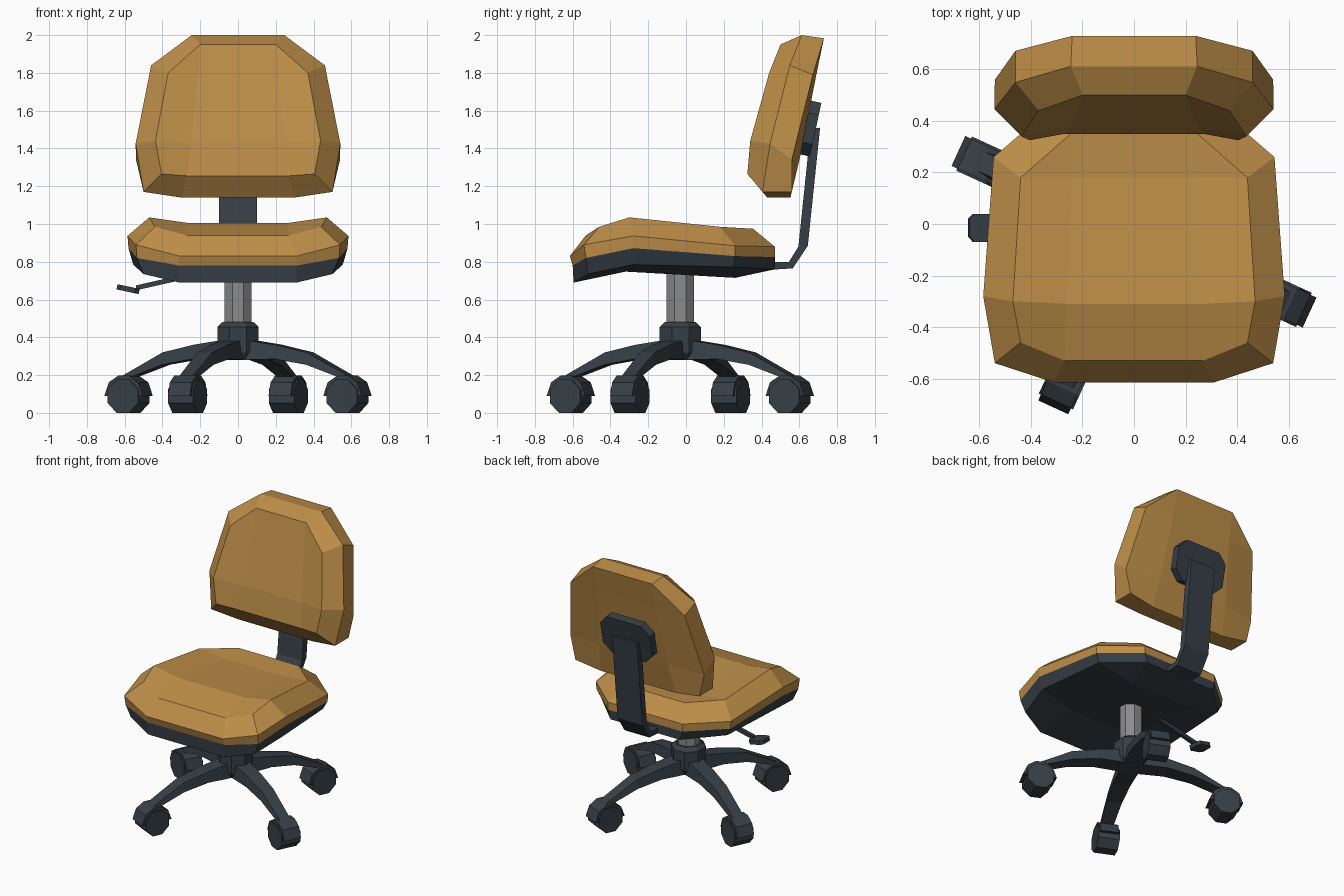
import bpy, bmesh, math
from mathutils import Matrix, Vector

if "Cube" in bpy.data.objects:
    bpy.data.objects.remove(bpy.data.objects["Cube"])


def material(name, rgb):
    m = bpy.data.materials.new(name)
    m.diffuse_color = (*rgb, 1)
    m.use_nodes = True
    m.node_tree.nodes["Principled BSDF"].inputs["Base Color"].default_value = m.diffuse_color
    return m


TAN = material("tan fabric", (0.51, 0.27, 0.065))
DARK = material("dark plastic", (0.038, 0.050, 0.062))
GREY = material("grey metal", (0.26, 0.26, 0.27))


def finish(bm, name, mat, matrix=None):
    bmesh.ops.recalc_face_normals(bm, faces=bm.faces)
    if matrix:
        bm.transform(matrix)
    me = bpy.data.meshes.new(name)
    bm.to_mesh(me)
    bm.free()
    me.materials.append(mat)
    ob = bpy.data.objects.new(name, me)
    bpy.context.collection.objects.link(ob)
    return ob


def bridge(bm, rings):
    for a, b in zip(rings, rings[1:]):
        n = len(a)
        for i in range(n):
            j = (i + 1) % n
            bm.faces.new((a[i], a[j], b[j], b[i]))


def loft(name, mat, rings, matrix=None):
    """Closed solid through a list of equal-sized point rings."""
    bm = bmesh.new()
    vr = [[bm.verts.new(p) for p in r] for r in rings]
    bridge(bm, vr)
    bm.faces.new(vr[0])
    bm.faces.new(vr[-1])
    return finish(bm, name, mat, matrix)


def ngon(n, r, z, turn=0.0):
    return [(r * math.cos(turn + 2 * math.pi * i / n),
             r * math.sin(turn + 2 * math.pi * i / n), z) for i in range(n)]


def cap(bm, ring, inner):
    """Close a ten-point ring with a patch of four inner points."""
    right, left = ring[:5], ring[:4:-1]
    (s1, b1), (s2, b2) = [[bm.verts.new((k * x, y, z)) for x, y, z in inner] for k in (1, -1)]
    for h, s, b in ((right, s1, b1), (left, s2, b2)):
        bm.faces.new((h[0], h[1], h[2], s))
        bm.faces.new((s, h[2], h[3], b))
        bm.faces.new((b, h[3], h[4]))
    bm.faces.new((left[0], right[0], s1, s2))
    bm.faces.new((s2, s1, b1, b2))
    bm.faces.new((b2, b1, right[4], left[4]))


def cushion(name, mat, halves, first, last):
    """Mirrored pad: each half ring has five points, caps have inner points."""
    bm = bmesh.new()
    rings = []
    for h in halves:
        pts = h + [(-x, y, z) for x, y, z in reversed(h)]
        rings.append([bm.verts.new(p) for p in pts])
    bridge(bm, rings)
    cap(bm, rings[0], first)
    cap(bm, rings[-1], last)
    return finish(bm, name, mat)


# Seat cushion and the shell below it
seat_seam = [(.31, -.60, .78), (.535, -.53, .82), (.58, -.28, .872), (.54, .26, .83), (.30, .47, .825)]
seat_edge = [(.31, -.615, .83), (.54, -.54, .89), (.585, -.28, .937), (.545, .26, .885), (.30, .47, .88)]
seat_top = [(.27, -.53, .94), (.44, -.46, .985), (.47, -.30, 1.035), (.44, .18, .985), (.24, .355, .975)]
shell_low = [(.31, -.595, .69), (.50, -.52, .735), (.555, -.28, .785), (.51, .25, .772), (.28, .47, .76)]
cushion("seat cushion", TAN, [seat_seam, seat_edge, seat_top],
        [(.28, -.28, .83), (.24, .2, .80)], [(.26, -.31, 1.005), (.24, .18, .965)])
cushion("seat shell", DARK, [shell_low, seat_seam],
        [(.28, -.32, .748), (.24, .26, .715)], [(.28, -.28, .85), (.24, .2, .81)])

# Backrest cushion
back_front = [(.27, .35, 1.255), (.405, .325, 1.265), (.437, .34, 1.44), (.37, .44, 1.80), (.20, .50, 1.95)]
back_mid = [(.30, .43, 1.14), (.50, .405, 1.17), (.542, .445, 1.425), (.46, .55, 1.84), (.245, .612, 2.0)]
back_rear = [(.30, .553, 1.14), (.50, .56, 1.17), (.54, .56, 1.34), (.46, .672, 1.79), (.24, .73, 1.983)]
cushion("backrest cushion", TAN, [back_front, back_mid, back_rear],
        [(.25, .375, 1.43), (.21, .465, 1.80)], [(.28, .605, 1.36), (.24, .69, 1.79)])

# Bent support bar, as a strip of (upper, lower) y z pairs
bar = [((.40, .80), (.40, .755)), ((.545, .80), (.565, .765)),
       ((.595, .88), (.645, .885)), ((.66, 1.505), (.71, 1.51))]
loft("backrest support bar", DARK,
     [[(-.1, *u), (.1, *u), (.1, *l), (-.1, *l)] for u, l in bar])

# Mounting plate behind the backrest, with cut corners
w, h, c = .20, .145, .065
outline = [(w, -h + c), (w, h - c), (w - c, h), (-w + c, h),
           (-w, h - c), (-w, -h + c), (-w + c, -h), (w - c, -h)]
loft("backrest plate", DARK, [[(x, y, z) for x, z in outline] for y in (-.04, .027)],
     Matrix.Translation((0, .66, 1.505)) @ Matrix.Rotation(math.radians(-12), 4, 'X'))

# Gas post and hub
BASE = Matrix.Translation((0, -.03, 0))
T = math.pi / 8
loft("gas post", GREY, [ngon(8, .078, .40, T), ngon(8, .078, .77, T)], BASE)
loft("base hub", DARK, [ngon(8, .09, .28, T), ngon(8, .118, .32, T),
                        ngon(8, .118, .455, T), ngon(8, .09, .48, T)], BASE)

# Four legs with casters, built along +x and turned round the hub
leg = [(.04, .39, .28, .065), (.24, .36, .285, .06), (.42, .32, .255, .052), (.66, .195, .17, .045)]
cover = [(.112 * math.cos(math.radians(a)), .09 + .112 * math.sin(math.radians(a)))
         for a in (0, 40, 75, 105, 140, 180)]
wheel = [(.095 * math.cos(T + i * 2 * T), .088 + .095 * math.sin(T + i * 2 * T)) for i in range(8)]
for k in range(4):
    M = BASE @ Matrix.Rotation(math.radians(65.3 + 90 * k), 4, 'Z')
    C = M @ Matrix.Translation((.638, 0, 0))
    loft(f"base leg {k + 1}", DARK,
         [[(r, -b, lo), (r, b, lo), (r, b * .85, hi), (r, -b * .85, hi)] for r, hi, lo, b in leg], M)
    loft(f"caster cover {k + 1}", DARK, [[(x, y, z) for x, z in cover] for y in (-.064, .064)], C)
    loft(f"caster wheel {k + 1}", DARK, [[(x, y, z) for x, z in wheel] for y in (-.073, .073)], C)

# Height lever: thin rod and paddle
rod = [(-.2, .735), (-.35, .705), (-.54, .662)]
loft("lever rod", DARK, [[(x, -.015 + dy, z + dz) for dy, dz in
     ((-.013, -.013), (.013, -.013), (.013, .013), (-.013, .013))] for x, z in rod])
paddle = [(-.06, -.035), (-.042, -.054), (.04, -.054), (.06, -.035),
          (.06, .035), (.04, .054), (-.042, .054), (-.06, .035)]
loft("lever paddle", DARK, [[(x, y, z) for x, y in paddle] for z in (-.014, .014)],
     Matrix.Translation((-.582, -.015, .655)) @ Matrix.Rotation(math.radians(12), 4, 'Y'))
